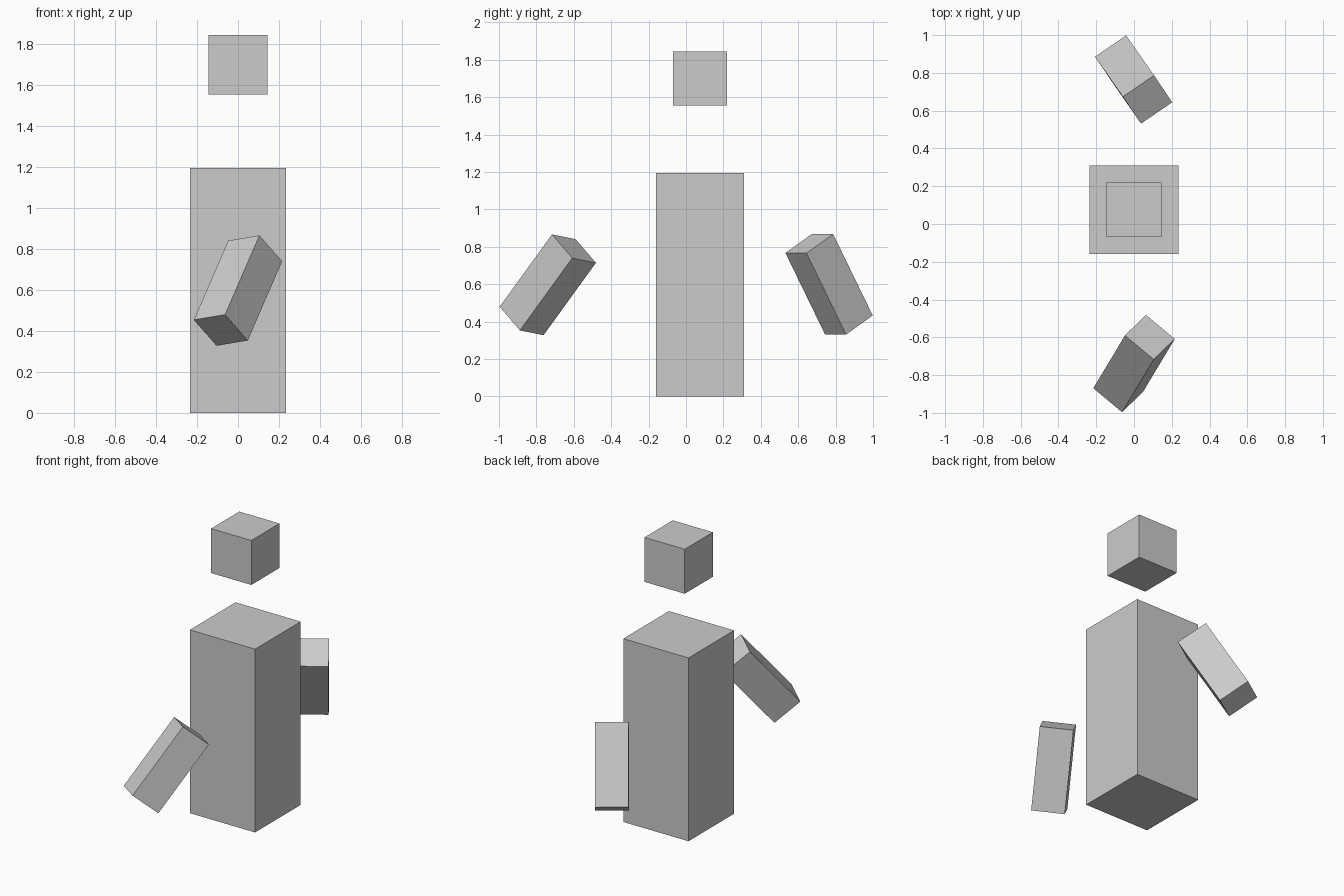
import bpy
from mathutils import Matrix, Vector

if "Cube" in bpy.data.objects:
    bpy.data.objects.remove(bpy.data.objects["Cube"], do_unlink=True)

# One plain grey for every part
grey = bpy.data.materials.new("plain_grey")
colour = (0.6, 0.6, 0.6, 1)
grey.use_nodes = True
grey.diffuse_color = colour
grey.node_tree.nodes["Principled BSDF"].inputs["Base Color"].default_value = colour


def box(name, centre, size, along=(0, 0, 1), side=(1, 0, 0)):
    """Flat-faced box whose local z runs along one direction and x along another."""
    z = Vector(along).normalized()
    y = z.cross(Vector(side)).normalized()
    x = y.cross(z)
    turn = Matrix((x, y, z)).transposed()
    bpy.ops.mesh.primitive_cube_add(size=1)
    obj = bpy.context.object
    obj.name = obj.data.name = name
    obj.data.transform(Matrix.Diagonal((*size, 1)))
    obj.location = centre
    obj.rotation_euler = turn.to_euler()
    obj.data.materials.append(grey)
    return obj


# Upright body and floating head share a centre line
box("body", (0, 0.075, 0.5975), (0.47, 0.47, 1.195))
box("head", (0, 0.075, 1.7), (0.29, 0.29, 0.29))

# Loose, tilted arms at the front and back
arm = (0.2, 0.2, 0.506)
box("front_arm", (0, -0.739, 0.597), arm,
    along=(0.168, 0.28, 0.387), side=(-0.151, 0.127, -0.024))
box("back_arm", (-0.002, 0.765, 0.6), arm,
    along=(-0.148, 0.212, -0.436), side=(0.164, 0.111, 0))
